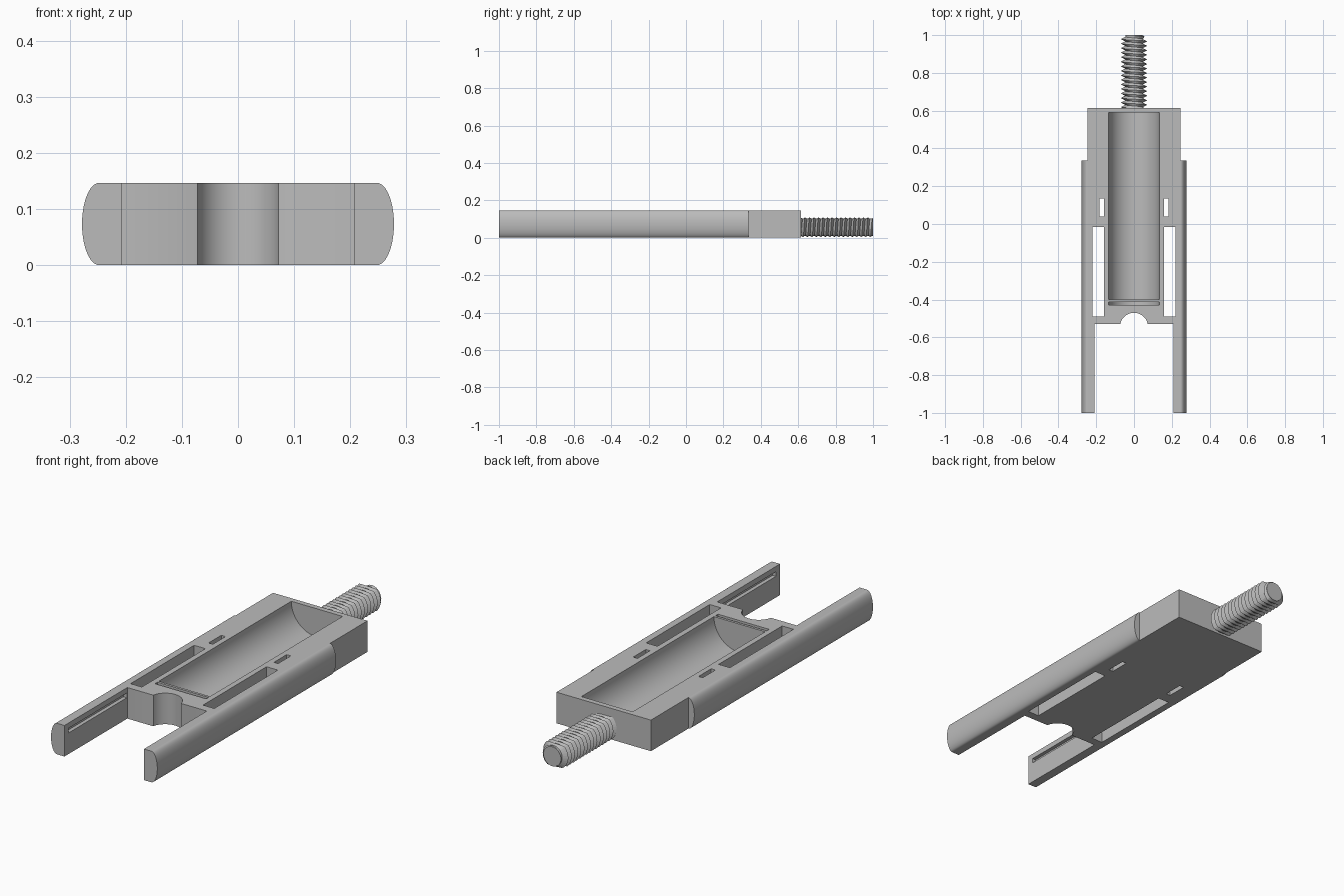
import bpy, bmesh
from math import sin, cos, pi
from mathutils import Matrix

if "Cube" in bpy.data.objects:
    bpy.data.objects.remove(bpy.data.objects["Cube"], do_unlink=True)

H = 0.147                      # body thickness
grey = bpy.data.materials.new("plain grey")
grey.use_nodes = True
grey.diffuse_color = (0.5, 0.5, 0.5, 1)
grey.node_tree.nodes["Principled BSDF"].inputs["Base Color"].default_value = (0.5, 0.5, 0.5, 1)


def finish(name, bm):
    bmesh.ops.recalc_face_normals(bm, faces=bm.faces)
    mesh = bpy.data.meshes.new(name)
    bm.to_mesh(mesh)
    bm.free()
    mesh.materials.append(grey)
    obj = bpy.data.objects.new(name, mesh)
    bpy.context.collection.objects.link(obj)
    return obj


def prism(name, points, offset):
    """Extrude a closed 3D outline along an offset vector."""
    bm = bmesh.new()
    face = bm.faces.new([bm.verts.new(p) for p in points])
    ext = bmesh.ops.extrude_face_region(bm, geom=[face], use_keep_orig=True)
    bmesh.ops.translate(bm, vec=offset, verts=[g for g in ext["geom"] if isinstance(g, bmesh.types.BMVert)])
    return finish(name, bm)


def box(name, x0, x1, y0, y1, z0, z1):
    return prism(name, [(x0, y0, z0), (x1, y0, z0), (x1, y1, z0), (x0, y1, z0)], (0, 0, z1 - z0))


def cylinder(name, r, y0, y1, z, segments=64):
    bm = bmesh.new()
    turn = Matrix.Translation((0, (y0 + y1) / 2, z)) @ Matrix.Rotation(pi / 2, 4, "X")
    bmesh.ops.create_cone(bm, cap_ends=True, segments=segments, radius1=r, radius2=r,
                          depth=y1 - y0, matrix=turn)
    return finish(name, bm)


def smooth(obj):
    bpy.ops.object.select_all(action="DESELECT")
    obj.select_set(True)
    bpy.context.view_layer.objects.active = obj
    bpy.ops.object.shade_smooth_by_angle(angle=0.55)


# Body plate with two arms and a rounded notch in the front edge
W, ARM, FRONT, BACK = 0.247, 0.208, -0.53, 0.615
half = [(W, BACK), (W, -1), (ARM, -1), (ARM, FRONT), (0.074, FRONT)]
notch = [(0.074 * cos(a), FRONT - 0.014 + 0.074 * sin(a))
         for a in [0.2 + (pi - 0.4) * i / 24 for i in range(25)]]
outline = half + notch + [(-x, y) for x, y in reversed(half)]
body = prism("body", [(x, y, 0) for x, y in outline], (0, 0, H))

# Cutters: trough, front slit, side windows, small holes, arm grooves
cutters = [cylinder("trough_cutter", 0.134, -0.40, 0.59, H),
           cylinder("slit_cutter", 0.134, -0.43, -0.412, H)]
for s in (-1, 1):
    cutters += [box("window_cutter", s * 0.16, s * 0.219, -0.49, -0.015, -0.1, 0.3),
                box("hole_cutter", s * 0.16, s * 0.182, 0.04, 0.135, -0.1, 0.3),
                box("groove_cutter", s * 0.19, s * 0.226, -0.97, FRONT - 0.004, 0.1, 0.122)]
for cutter in cutters:
    cutter.hide_render = True
    cutter.hide_viewport = True
    mod = body.modifiers.new("cut", "BOOLEAN")
    mod.operation = "DIFFERENCE"
    mod.solver = "EXACT"
    mod.object = cutter

# Apply the cuts, then remove the cutters
bpy.context.view_layer.update()
cut_mesh = bpy.data.meshes.new_from_object(body.evaluated_get(bpy.context.evaluated_depsgraph_get()))
body.modifiers.clear()
body.data = cut_mesh
for cutter in cutters:
    bpy.data.objects.remove(cutter, do_unlink=True)
smooth(body)

# Rounded outer rails
for s, name in ((1, "left_rail"), (-1, "right_rail")):
    arc = [(s * (W + 0.031 * cos(a)), -1, H / 2 + H / 2 * sin(a))
           for a in [-pi / 2 + pi * i / 24 for i in range(25)]]
    smooth(prism(name, arc, (0, 1.335, 0)))

# Threaded stud: helical ridge flattened above and below
PITCH, SEG, TURNS, ZC, FLAT = 0.024, 32, 18, 0.056, 0.051
bm = bmesh.new()


def thread_vert(i, r, shift):
    y = min(BACK - 0.02 + PITCH * (i / SEG + shift), 1)
    r = min(r, 0.045 + (1 - y) * 1.2)
    a = 2 * pi * i / SEG
    return bm.verts.new((r * cos(a), y, ZC + max(-FLAT, min(FLAT, r * sin(a)))))


steps = SEG * TURNS
root = [thread_vert(i, 0.046, 0) for i in range(steps)]
crest = [thread_vert(i, 0.07, 0.5) for i in range(steps)]
for i in range(steps - 1):
    bm.faces.new((root[i], crest[i], crest[i + 1], root[i + 1]))
    if i + SEG + 1 < steps:
        bm.faces.new((crest[i], root[i + SEG], root[i + SEG + 1], crest[i + 1]))
bmesh.ops.dissolve_degenerate(bm, dist=1e-5, edges=bm.edges)
finish("stud_thread", bm)
smooth(cylinder("stud_core", 0.046, BACK - 0.02, 1, ZC, 32))
